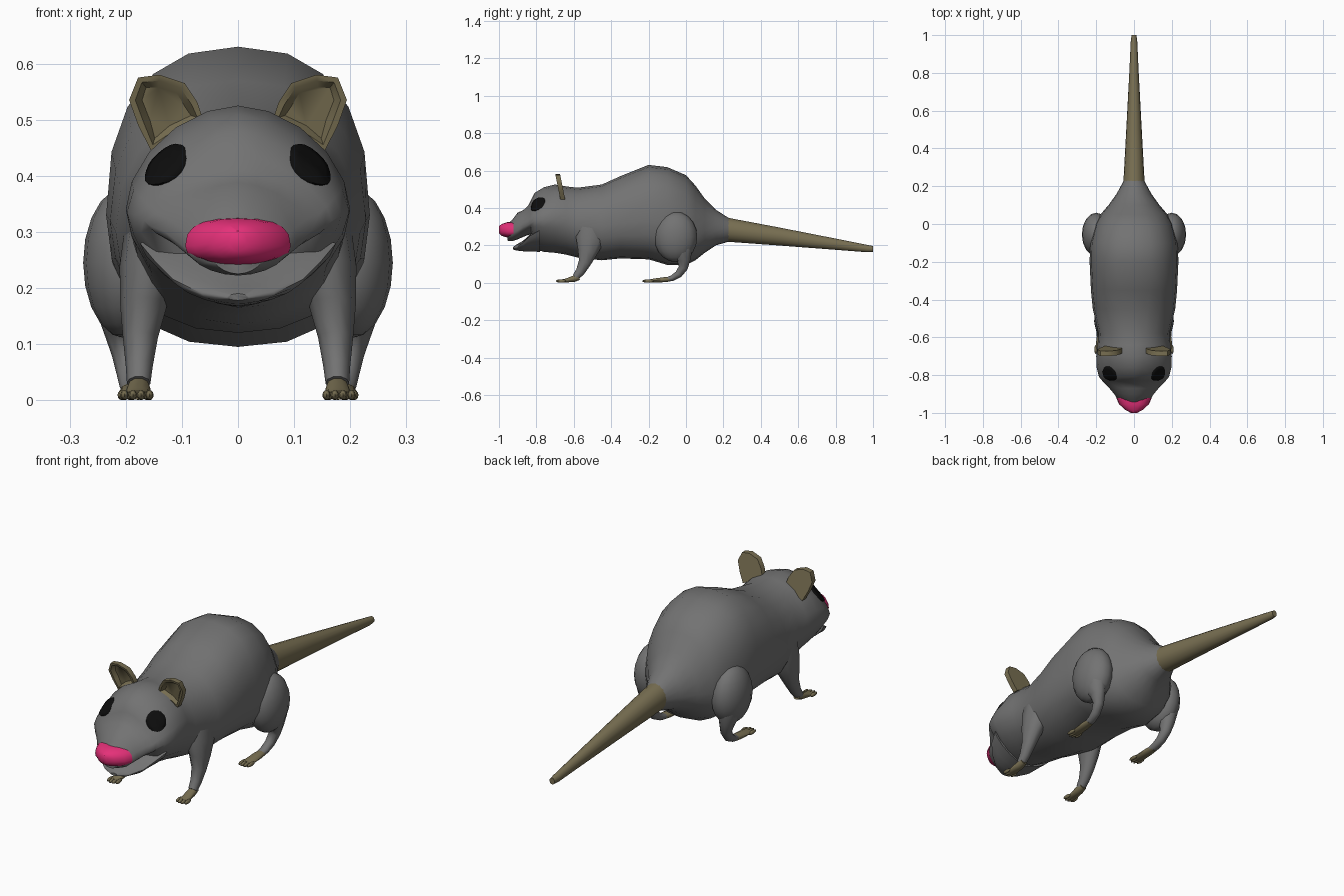
import bpy, bmesh, math
from mathutils import Vector
from mathutils.bvhtree import BVHTree

cube = bpy.data.objects.get("Cube")
if cube:
    bpy.data.objects.remove(cube)


def material(name, r, g, b):
    m = bpy.data.materials.new(name)
    m.use_nodes = True
    m.diffuse_color = (r, g, b, 1)
    bsdf = m.node_tree.nodes["Principled BSDF"]
    bsdf.inputs["Base Color"].default_value = (r, g, b, 1)
    bsdf.inputs["Roughness"].default_value = 0.8
    return m


FUR = material("grey fur", 0.17, 0.17, 0.17)
SKIN = material("tan skin", 0.19, 0.16, 0.085)
PINK = material("pink nose", 0.78, 0.03, 0.19)
BLACK = material("black eye", 0.004, 0.004, 0.004)


def finish(name, bm, mat, angle=45):
    bmesh.ops.recalc_face_normals(bm, faces=bm.faces)
    mesh = bpy.data.meshes.new(name)
    bm.to_mesh(mesh)
    bm.free()
    mesh.materials.append(mat)
    mesh.shade_smooth()
    mesh.set_sharp_from_angle(angle=math.radians(angle))
    obj = bpy.data.objects.new(name, mesh)
    bpy.context.collection.objects.link(obj)
    return obj


def bridge(bm, rings):
    """Skin a list of point rings and cap both ends."""
    loops = [[bm.verts.new(p) for p in ring] for ring in rings]
    n = len(loops[0])
    for a, b in zip(loops, loops[1:]):
        for i in range(n):
            j = (i + 1) % n
            bm.faces.new((a[i], a[j], b[j], b[i]))
    bm.faces.new(loops[0])
    bm.faces.new(loops[-1])


def section(y, low, mid, top, w, e, n=20):
    """Rounded cross-section facing along y, with its widest point at mid."""
    ring = []
    for i in range(n):
        a = math.tau * i / n
        c, s = math.cos(a), math.sin(a)
        h = top - mid if s > 0 else mid - low
        ring.append((w * math.copysign(abs(c) ** (2 / e), c), y,
                     mid + h * math.copysign(abs(s) ** (2 / e), s)))
    return ring


def hull(name, sections, mat):
    bm = bmesh.new()
    bridge(bm, [section(*s) for s in sections])
    return finish(name, bm, mat)


def limb(name, side, path, mat, n=10):
    """Tube through (x, y, z, half width, half depth), bending in the yz plane."""
    pts = [Vector(p[:3]) for p in path]
    rings = []
    for i, p in enumerate(path):
        t = pts[min(i + 1, len(pts) - 1)] - pts[max(i - 1, 0)]
        t.x = 0
        t.normalize()
        depth = Vector((0, -t.z, t.y))
        ring = []
        for k in range(n):
            a = math.tau * k / n
            v = pts[i] + depth * p[4] * math.sin(a)
            v.x = side * (v.x + p[3] * math.cos(a))
            ring.append(v)
        rings.append(ring)
    bm = bmesh.new()
    bridge(bm, rings)
    return finish(name, bm, mat, 60)


def ellipsoid(name, centre, radii, mat, seg=16, rings=10):
    bm = bmesh.new()
    bmesh.ops.create_uvsphere(bm, u_segments=seg, v_segments=rings, radius=1)
    bmesh.ops.scale(bm, vec=radii, verts=bm.verts)
    bmesh.ops.translate(bm, vec=centre, verts=bm.verts)
    return finish(name, bm, mat, 80)


# Head and body in one skin, from muzzle to tail root
body = hull("body", [
    (-.955, .225, .255, .315, .045, 1.8), (-.93, .222, .265, .335, .086, 1.8),
    (-.90, .232, .28, .375, .105, 1.8), (-.87, .245, .30, .388, .13, 1.7),
    (-.845, .255, .31, .41, .155, 1.6), (-.83, .26, .32, .44, .168, 1.5),
    (-.81, .18, .33, .48, .185, 1.5), (-.76, .165, .335, .51, .198, 1.6),
    (-.70, .16, .34, .525, .2, 1.8), (-.64, .15, .33, .515, .193, 1.9),
    (-.58, .135, .31, .508, .188, 2), (-.45, .12, .30, .525, .218, 2.2),
    (-.35, .13, .32, .57, .228, 2.3), (-.2, .125, .33, .63, .235, 2.4),
    (-.1, .095, .32, .618, .232, 2.4), (0, .095, .30, .575, .205, 2.3),
    (.05, .12, .28, .52, .178, 2.2), (.1, .16, .28, .45, .135, 2),
    (.16, .2, .28, .39, .092, 2), (.23, .22, .283, .345, .054, 2)], FUR)

# Lower jaw, open below the muzzle
hull("lower_jaw", [
    (-.925, .178, .183, .19, .02, 1.7), (-.905, .172, .19, .205, .065, 1.7),
    (-.87, .168, .215, .225, .115, 1.6), (-.835, .167, .25, .258, .15, 1.5),
    (-.78, .165, .28, .29, .175, 1.5)], FUR)

# Nose cap
hull("nose", [
    (-1, .265, .285, .302, .016, 2), (-.985, .25, .28, .314, .045, 2.2),
    (-.955, .242, .275, .324, .078, 2.4), (-.922, .246, .275, .325, .094, 2.6)], PINK)

# Tail
hull("tail", [
    (.225, .219, .283, .347, .056, 2, 16), (.5, .199, .247, .295, .041, 2, 16),
    (.8, .176, .206, .236, .025, 2, 16), (.97, .163, .182, .202, .017, 2, 16),
    (1, .165, .18, .196, .013, 2, 16)], SKIN)

# Ear outline, walked around the rim
EAR = [(.062, .50), (.072, .53), (.095, .565), (.14, .58), (.178, .575),
       (.194, .535), (.178, .49), (.155, .445), (.11, .47)]
fur_tree = BVHTree.FromPolygons([v.co for v in body.data.vertices],
                                [p.vertices[:] for p in body.data.polygons])


def ear(name, side):
    bm = bmesh.new()
    lean = lambda z: -.655 - (z - .44) * .2
    back = bm.faces.new([bm.verts.new((side * x, lean(z) + .01, z)) for x, z in EAR])
    out = bmesh.ops.extrude_face_region(bm, geom=[back], use_keep_orig=True)["geom"]
    bmesh.ops.translate(bm, vec=(0, -.026, 0),
                        verts=[g for g in out if isinstance(g, bmesh.types.BMVert)])
    front = [g for g in out if isinstance(g, bmesh.types.BMFace)]
    bmesh.ops.inset_region(bm, faces=front, thickness=.011)
    bmesh.ops.inset_region(bm, faces=front, thickness=.012)
    bmesh.ops.translate(bm, vec=(0, .018, 0), verts=front[0].verts)
    finish(name, bm, SKIN, 50)


def eye(name, side):
    """Round plate laid onto the fur surface."""
    n = Vector((side * .68, -.68, .27)).normalized()
    u = n.cross(Vector((0, 0, 1))).normalized()
    v = u.cross(n)
    centre = Vector((side * .125, -.79, .418))
    rings = []
    for r in (.044, .043, .03, .015):
        ring = []
        for k in range(20):
            a = math.tau * k / 20
            p = centre + (u * math.cos(a) + v * math.sin(a)) * r
            hit = fur_tree.ray_cast(p + n * .3, -n)[0] or p
            ring.append(hit + n * (-.002 if r == .044 else .005))
        rings.append(ring)
    bm = bmesh.new()
    bridge(bm, rings)
    finish(name, bm, BLACK, 80)


def toes(name, side, x, y, spread, length):
    for i in range(4):
        k = i - 1.5
        ellipsoid(f"{name}_{i + 1}", (side * (x + k * spread), y + abs(k) * .007, .009),
                  (.0075, length, .009), SKIN, 8, 6)


for side, tag in ((1, "left"), (-1, "right")):
    ear(f"{tag}_ear", side)
    eye(f"{tag}_eye", side)
    # Front leg: shoulder, shin, then paw
    limb(f"{tag}_front_leg", side, [
        (.14, -.50, .32, .06, .09), (.155, -.51, .24, .056, .085),
        (.168, -.525, .17, .042, .058), (.174, -.54, .11, .031, .036),
        (.176, -.565, .06, .024, .026), (.177, -.59, .03, .021, .02)], FUR)
    limb(f"{tag}_front_paw", side, [
        (.177, -.572, .03, .017, .016), (.177, -.6, .021, .021, .018),
        (.179, -.64, .012, .023, .011), (.18, -.668, .009, .023, .008)], SKIN)
    toes(f"{tag}_front_toe", side, .18, -.675, .0148, .024)
    # Hind leg: haunch, shin, then long foot
    ellipsoid(f"{tag}_haunch", (side * .2, -.055, .245), (.076, .115, .135), FUR)
    limb(f"{tag}_hind_leg", side, [
        (.205, -.04, .24, .06, .085), (.212, -.025, .17, .045, .066),
        (.207, -.012, .12, .032, .038), (.2, -.015, .08, .025, .026),
        (.194, -.04, .045, .022, .021), (.19, -.075, .024, .021, .016),
        (.188, -.1, .018, .02, .013)], FUR)
    limb(f"{tag}_hind_foot", side, [
        (.189, -.085, .019, .019, .013), (.188, -.12, .016, .023, .014),
        (.186, -.17, .012, .025, .011), (.185, -.2, .009, .025, .008)], SKIN)
    toes(f"{tag}_hind_toe", side, .185, -.21, .0148, .028)
